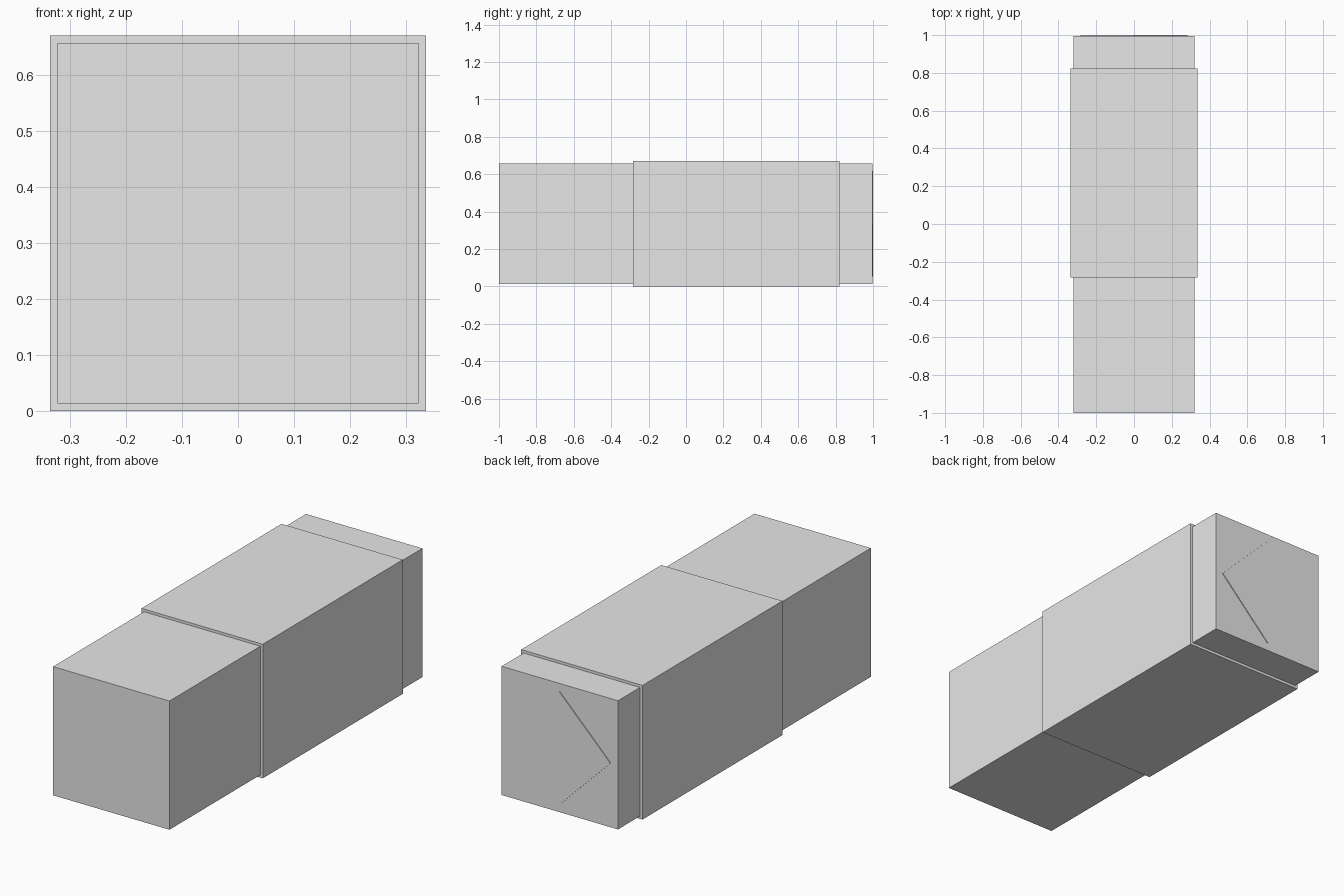
import bpy
import math

cube = bpy.data.objects.get("Cube")
if cube:
    bpy.data.objects.remove(cube, do_unlink=True)

GREY = (0.8, 0.8, 0.8, 1.0)
grey = bpy.data.materials.new("plain_grey")
grey.use_nodes = True
grey.diffuse_color = GREY
grey.node_tree.nodes["Principled BSDF"].inputs["Base Color"].default_value = GREY

CENTRE_Z = 0.335


def finish(name):
    obj = bpy.context.object
    obj.name = name
    bpy.ops.object.transform_apply(location=False, rotation=True, scale=True)
    obj.data.materials.append(grey)
    return obj


def square_bar(name, width, y_front, y_back):
    """Square-section bar running front to back."""
    bpy.ops.mesh.primitive_cube_add(size=1, location=(0, (y_front + y_back) / 2, CENTRE_Z))
    bpy.context.object.scale = (width, y_back - y_front, width)
    return finish(name)


# Long inner bar and the slightly wider sleeve around it
square_bar("inner_bar", 0.643, -1.0, 0.996)
square_bar("outer_sleeve", 0.67, -0.283, 0.822)

# Thin diamond plate on the back end
bpy.ops.mesh.primitive_cylinder_add(vertices=4, radius=0.282, depth=0.008,
                                    location=(0, 0.996, CENTRE_Z),
                                    rotation=(math.radians(90), 0, 0))
finish("back_diamond_plate")
